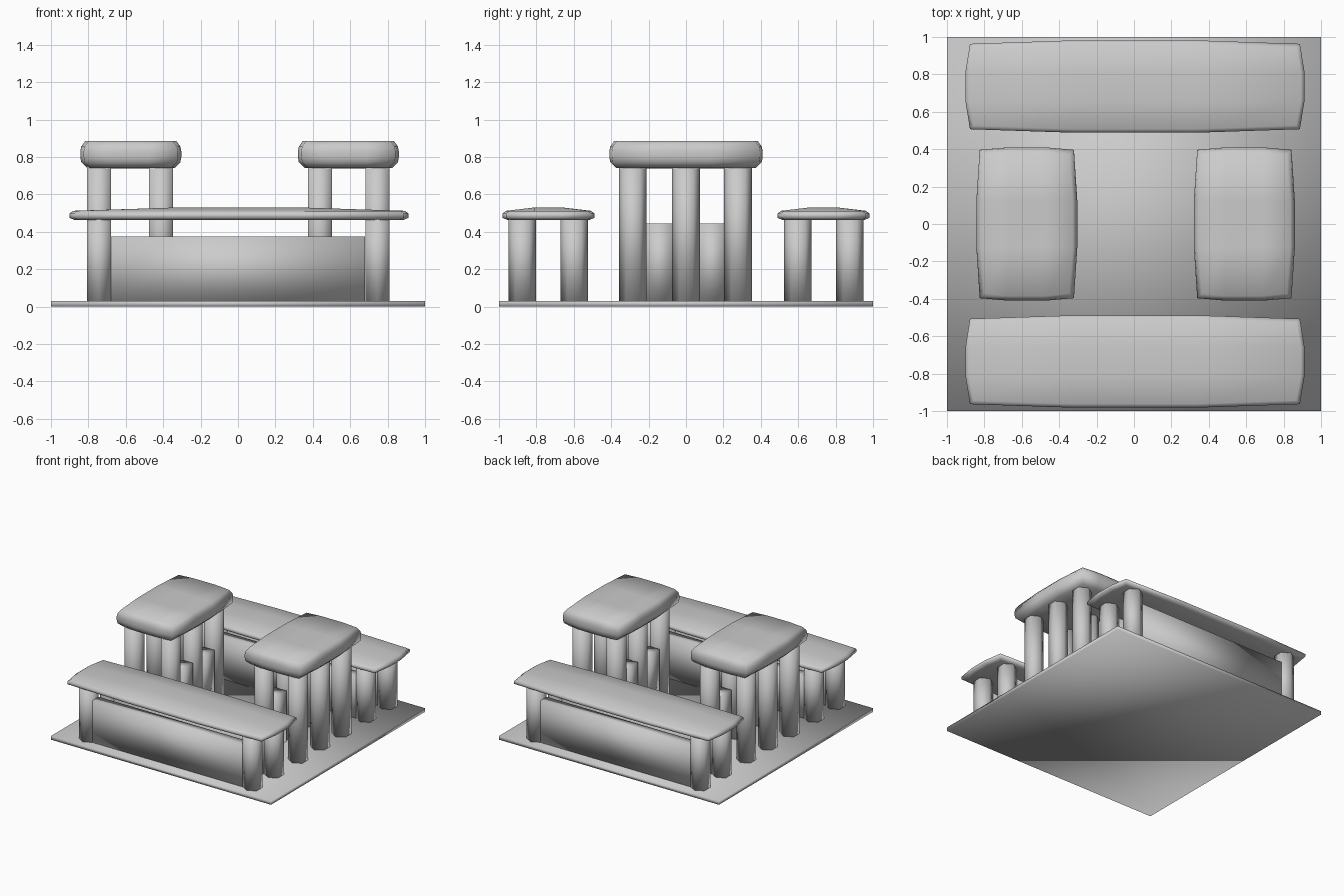
import bpy, bmesh, math

if "Cube" in bpy.data.objects:
    bpy.data.objects.remove(bpy.data.objects["Cube"])


def finish(bm, name):
    bmesh.ops.recalc_face_normals(bm, faces=bm.faces)
    mesh = bpy.data.meshes.new(name)
    bm.to_mesh(mesh)
    bm.free()
    for p in mesh.polygons:
        p.use_smooth = True
    ob = bpy.data.objects.new(name, mesh)
    bpy.context.collection.objects.link(ob)
    return ob


def box(name, x0, x1, y0, y1, z0, z1):
    bm = bmesh.new()
    bmesh.ops.create_cube(bm, size=1)
    for v in bm.verts:
        v.co.x = (x0 + x1) / 2 + v.co.x * (x1 - x0)
        v.co.y = (y0 + y1) / 2 + v.co.y * (y1 - y0)
        v.co.z = (z0 + z1) / 2 + v.co.z * (z1 - z0)
    return finish(bm, name)


def post(name, x, y, top):
    # six-sided post with corners pointing along y
    bm = bmesh.new()
    r, rings = 0.074, []
    for z in (0.03, top):
        rings.append([bm.verts.new((x + r * math.cos(a), y + r * math.sin(a), z))
                      for a in (math.radians(30 + 60 * i) for i in range(6))])
    low, up = rings
    bm.faces.new(low)
    bm.faces.new(up)
    for i in range(6):
        j = (i + 1) % 6
        bm.faces.new((low[i], low[j], up[j], up[i]))
    return finish(bm, name)


def slab(name, cx, cy, hx, hy, bulge, levels, z_bottom, z_top):
    # softly bulging slab: rings of 12 points, closed by 3x3 patches
    # levels: (inset, z) for each ring, bottom to top
    bm = bmesh.new()
    walk = [(0, 0), (1, 0), (2, 0), (3, 0), (3, 1), (3, 2),
            (3, 3), (2, 3), (1, 3), (0, 3), (0, 2), (0, 1)]
    sign, inner = (-1, -1, 1, 1), (1, 2)

    def point(i, j, inset, z):
        ex, ey = hx - inset, hy - inset
        x = hx * 0.36 if i in inner else (ex if j in inner else ex - bulge)
        y = hy * 0.3 if j in inner else (ey if i in inner else ey - bulge * 0.75)
        return bm.verts.new((cx + sign[i] * x, cy + sign[j] * y, z))

    rings = [{k: point(*k, ins, z) for k in walk} for ins, z in levels]
    for a, b in zip(rings, rings[1:]):
        for n, k in enumerate(walk):
            m = walk[(n + 1) % 12]
            bm.faces.new((a[k], a[m], b[m], b[k]))
    for ring, z in ((rings[0], z_bottom), (rings[-1], z_top)):
        g = dict(ring)
        for i in inner:
            for j in inner:
                g[i, j] = point(i, j, 0, z)
        for i in range(3):
            for j in range(3):
                bm.faces.new((g[i, j], g[i + 1, j], g[i + 1, j + 1], g[i, j + 1]))
    return finish(bm, name)


# Ground plate
box("base_plate", -1, 1, -1, 1, 0, 0.03)

# Long low shelters at the front and back
for side, s in (("front", -1), ("back", 1)):
    slab(side + "_low_roof", 0.005, s * 0.735, 0.907, 0.247, 0.025,
         [(0.03, 0.462), (0.0, 0.475), (0.0, 0.497), (0.02, 0.512)], 0.462, 0.53)
    for row, y in (("outer", 0.876), ("inner", 0.598)):
        for x in (-0.744, 0.746):
            post(side + "_low_post", x, s * y, 0.475)
        box(side + "_" + row + "_wall", -0.68, 0.68,
            s * y - 0.04, s * y + 0.04, 0.03, 0.375)

# Tall towers on the left and right, with low panels between the inner posts
for side, cx, outer_x, inner_x in (("left", -0.573, -0.743, -0.412),
                                   ("right", 0.59, 0.745, 0.438)):
    slab(side + "_tall_roof", cx, 0, 0.27, 0.41, 0.018,
         [(0.035, 0.742), (0.005, 0.772), (0.0, 0.80), (0.0, 0.83),
          (0.005, 0.855), (0.025, 0.884)], 0.738, 0.882)
    for y in (-0.284, 0, 0.278):
        for x in (outer_x, inner_x):
            post(side + "_tall_post", x, y, 0.755)
    for s in (-1, 1):
        box(side + "_panel", inner_x - 0.05, inner_x + 0.05,
            s * 0.14 - 0.07, s * 0.14 + 0.07, 0.03, 0.445)
